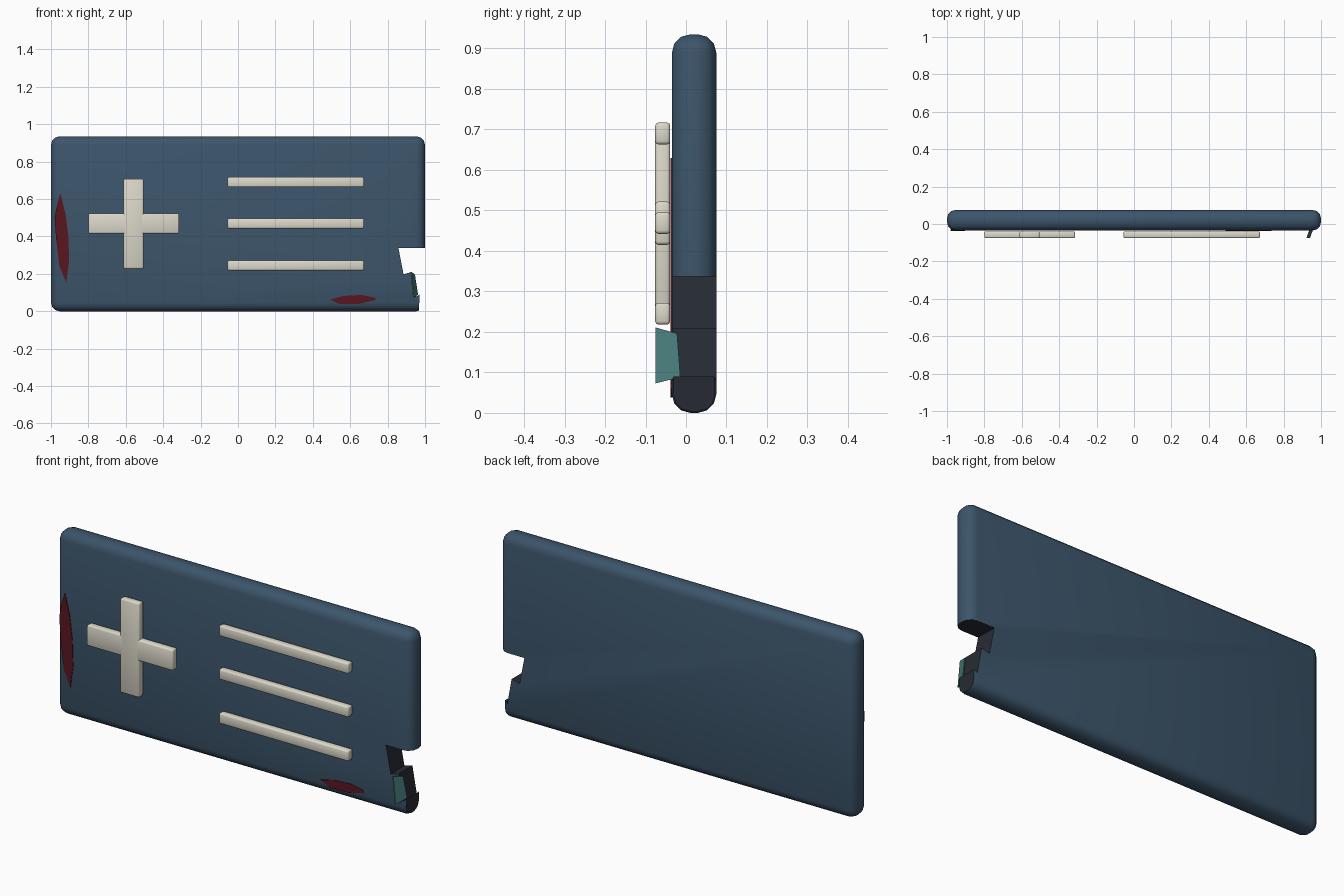
import bpy, bmesh, math

if "Cube" in bpy.data.objects:
    bpy.data.objects.remove(bpy.data.objects["Cube"])

def mat(name, rgb):
    m = bpy.data.materials.new(name)
    m.diffuse_color = (*rgb, 1)
    m.use_nodes = True
    m.node_tree.nodes["Principled BSDF"].inputs["Base Color"].default_value = m.diffuse_color
    return m

NAVY = mat("navy_paint", (0.045, 0.09, 0.145))
DARK = mat("broken_core", (0.02, 0.025, 0.033))
CREAM = mat("cream", (0.72, 0.69, 0.59))
RED = mat("dark_red", (0.10, 0.008, 0.014))
TEAL = mat("teal", (0.07, 0.21, 0.21))

def add_object(name, bm, mats):
    bmesh.ops.recalc_face_normals(bm, faces=bm.faces[:])
    me = bpy.data.meshes.new(name)
    bm.to_mesh(me)
    bm.free()
    ob = bpy.data.objects.new(name, me)
    bpy.context.collection.objects.link(ob)
    for m in mats:
        me.materials.append(m)
    return ob

def smooth(ob, angle=40):
    bpy.ops.object.select_all(action='DESELECT')
    ob.select_set(True)
    bpy.context.view_layer.objects.active = ob
    bpy.ops.object.shade_smooth_by_angle(angle=math.radians(angle))

def rounded_box(name, x, y, z, r, seg, mats):
    bm = bmesh.new()
    bmesh.ops.create_cube(bm, size=1)
    for v in bm.verts:
        v.co = [lo + (c + 0.5) * (hi - lo) for c, (lo, hi) in zip(v.co, (x, y, z))]
    bmesh.ops.bevel(bm, geom=bm.edges[:], offset=r, segments=seg,
                    profile=0.5, affect='EDGES')
    return add_object(name, bm, mats)

def prism(name, pts, y0, y1, mats):
    # outline in the x-z plane, extruded along y
    bm = bmesh.new()
    f = bm.faces.new([bm.verts.new((px, y0, pz)) for px, pz in pts])
    ext = bmesh.ops.extrude_face_region(bm, geom=[f])["geom"]
    for v in ext:
        if isinstance(v, bmesh.types.BMVert):
            v.co.y = y1
    return add_object(name, bm, mats)

# board with rounded edges
board = rounded_box("board", (-1, 1), (-0.035, 0.075), (0, 0.935), 0.046, 3, [NAVY, DARK])

# jagged broken corner, cut faces take the dark core material
cutter = prism("corner_cutter",
               [(1.2, 0.337), (0.858, 0.337), (0.885, 0.198), (0.930, 0.21),
                (0.954, 0.077), (0.970, 0.09), (0.966, -0.1), (1.2, -0.1)],
               -0.2, 0.2, [NAVY, DARK])
for p in cutter.data.polygons:
    p.material_index = 1
cutter.hide_render = True
cutter.hide_set(True)
mod = board.modifiers.new("break", 'BOOLEAN')
mod.operation = 'DIFFERENCE'
mod.solver = 'EXACT'
mod.object = cutter
bpy.ops.object.select_all(action='DESELECT')
board.select_set(True)
bpy.context.view_layer.objects.active = board
bpy.ops.object.modifier_apply(modifier=mod.name)
bpy.data.objects.remove(cutter)
smooth(board)

# raised cross and stripes
raised = [("cross_upright", (-0.612, -0.505), (0.227, 0.708)),
          ("cross_arm", (-0.80, -0.315), (0.415, 0.522))]
for i, zc in enumerate((0.245, 0.469, 0.690)):
    raised.append((f"stripe_{i + 1}", (-0.056, 0.673), (zc - 0.027, zc + 0.027)))
for name, x, z in raised:
    smooth(rounded_box(name, x, (-0.076, -0.039), z, 0.008, 2, [CREAM]), 50)

# thin stains on the front face
prism("side_stain",
      [(-0.950, 0.63), (-0.968, 0.57), (-0.980, 0.50), (-0.972, 0.38),
       (-0.955, 0.24), (-0.918, 0.155), (-0.903, 0.27), (-0.907, 0.40),
       (-0.922, 0.52), (-0.942, 0.60)], -0.038, -0.030, [RED])
prism("bottom_stain",
      [(0.490, 0.063), (0.565, 0.082), (0.660, 0.087), (0.735, 0.073),
       (0.735, 0.060), (0.650, 0.040), (0.545, 0.038)], -0.038, -0.030, [RED])

# peeled flap at the break
bm = bmesh.new()
quad = [(0.922, -0.075, 0.211), (0.940, -0.022, 0.196),
        (0.957, -0.014, 0.088), (0.935, -0.075, 0.073)]
f = bm.faces.new([bm.verts.new(c) for c in quad])
ext = bmesh.ops.extrude_face_region(bm, geom=[f])["geom"]
for v in ext:
    if isinstance(v, bmesh.types.BMVert):
        v.co.x += 0.006
add_object("peeled_flap", bm, [TEAL])
